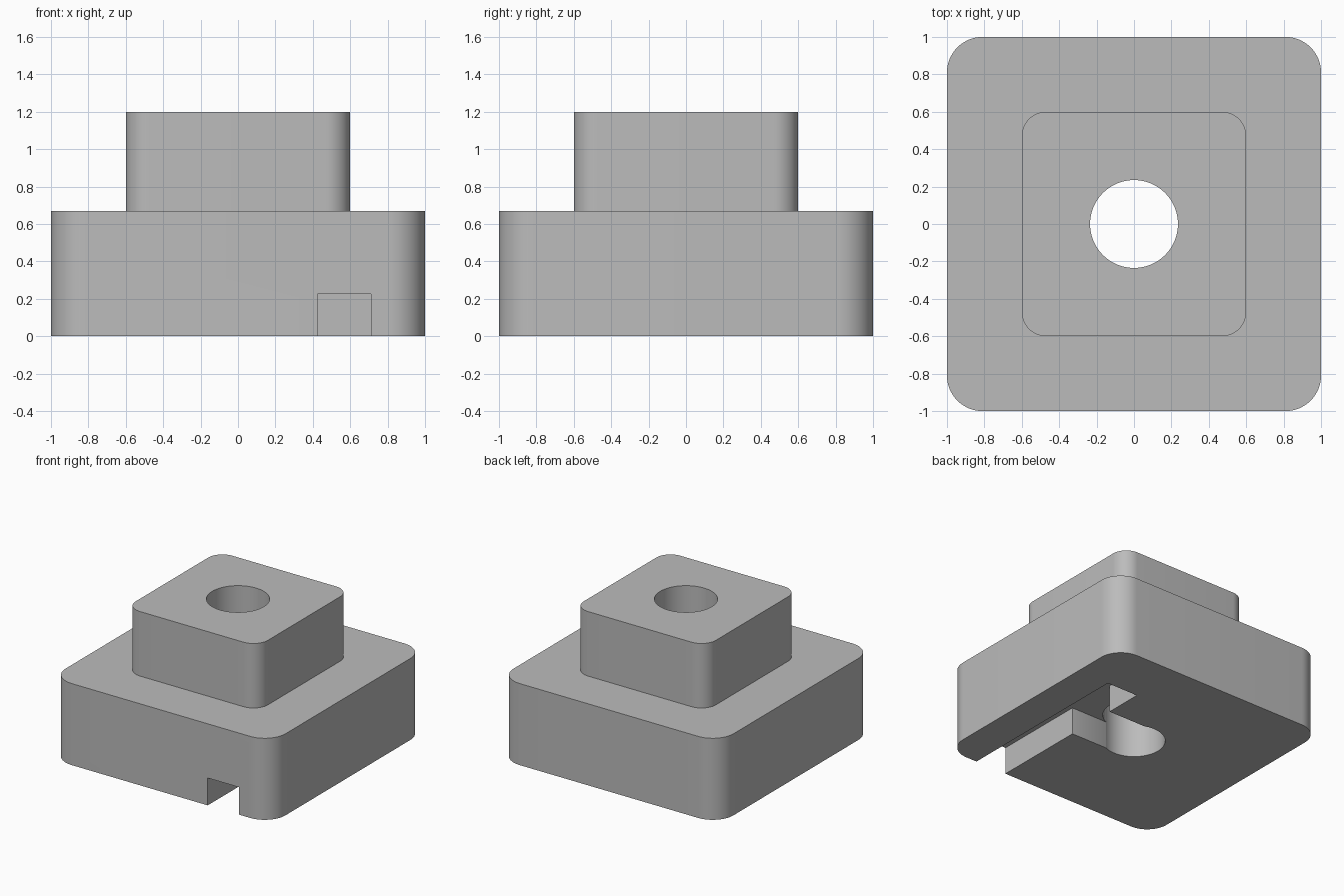
import bpy, bmesh, math

cube = bpy.data.objects.get("Cube")
if cube:
    bpy.data.objects.remove(cube, do_unlink=True)

grey = bpy.data.materials.new("plain grey")
grey.use_nodes = True
COLOUR = (0.5, 0.5, 0.5, 1)
grey.diffuse_color = COLOUR
grey.node_tree.nodes["Principled BSDF"].inputs["Base Color"].default_value = COLOUR


def prism(name, outline, z0, z1):
    """Extrude a flat outline from z0 up to z1."""
    bm = bmesh.new()
    face = bm.faces.new([bm.verts.new((x, y, z0)) for x, y in outline])
    top = bmesh.ops.extrude_face_region(bm, geom=[face])["geom"]
    verts = [v for v in top if isinstance(v, bmesh.types.BMVert)]
    bmesh.ops.translate(bm, vec=(0, 0, z1 - z0), verts=verts)
    bmesh.ops.recalc_face_normals(bm, faces=bm.faces[:])
    mesh = bpy.data.meshes.new(name)
    bm.to_mesh(mesh)
    bm.free()
    mesh.materials.append(grey)
    obj = bpy.data.objects.new(name, mesh)
    bpy.context.collection.objects.link(obj)
    return obj


def arc(cx, cy, r, start, sweep, steps):
    return [(cx + r * math.cos(start + sweep * i / steps),
             cy + r * math.sin(start + sweep * i / steps)) for i in range(steps + 1)]


def rounded_square(half, r, steps=16):
    c = half - r
    points = []
    for i, (sx, sy) in enumerate([(1, 1), (-1, 1), (-1, -1), (1, -1)]):
        points += arc(sx * c, sy * c, r, i * math.pi / 2, math.pi / 2, steps)
    return points


def rectangle(x0, x1, y0, y1):
    return [(x0, y0), (x1, y0), (x1, y1), (x0, y1)]


def combine(target, tool, operation):
    """Apply a boolean, then drop the tool object."""
    tool.hide_render = True
    mod = target.modifiers.new(operation.lower(), "BOOLEAN")
    mod.operation = operation
    mod.solver = "EXACT"
    mod.object = tool
    bpy.context.view_layer.objects.active = target
    bpy.ops.object.modifier_apply(modifier=mod.name)
    bpy.data.objects.remove(tool, do_unlink=True)


STEP, TOP, SLOT = 0.67, 1.2, 0.225

# Stepped body: wide base with a narrower block on top
body = prism("stepped_body", rounded_square(1.0, 0.19), 0, STEP)
combine(body, prism("upper_block", rounded_square(0.6, 0.13), STEP - 0.1, TOP), "UNION")

# L-shaped channel in the underside, opening at the front
combine(body, prism("channel", rectangle(0.425, 0.71, -1.2, 0.54), -0.2, SLOT), "DIFFERENCE")
combine(body, prism("channel_arm", rectangle(0, 0.5, -0.215, 0.22), -0.2, SLOT), "DIFFERENCE")

# Round bore right through the middle
bore = arc(0, 0, 0.235, 0, 2 * math.pi, 64)[:-1]
combine(body, prism("bore", bore, -0.3, TOP + 0.3), "DIFFERENCE")

# Smooth curved walls, sharp edges elsewhere
bpy.ops.object.select_all(action="DESELECT")
body.select_set(True)
bpy.context.view_layer.objects.active = body
bpy.ops.object.shade_smooth_by_angle(angle=math.radians(30))
